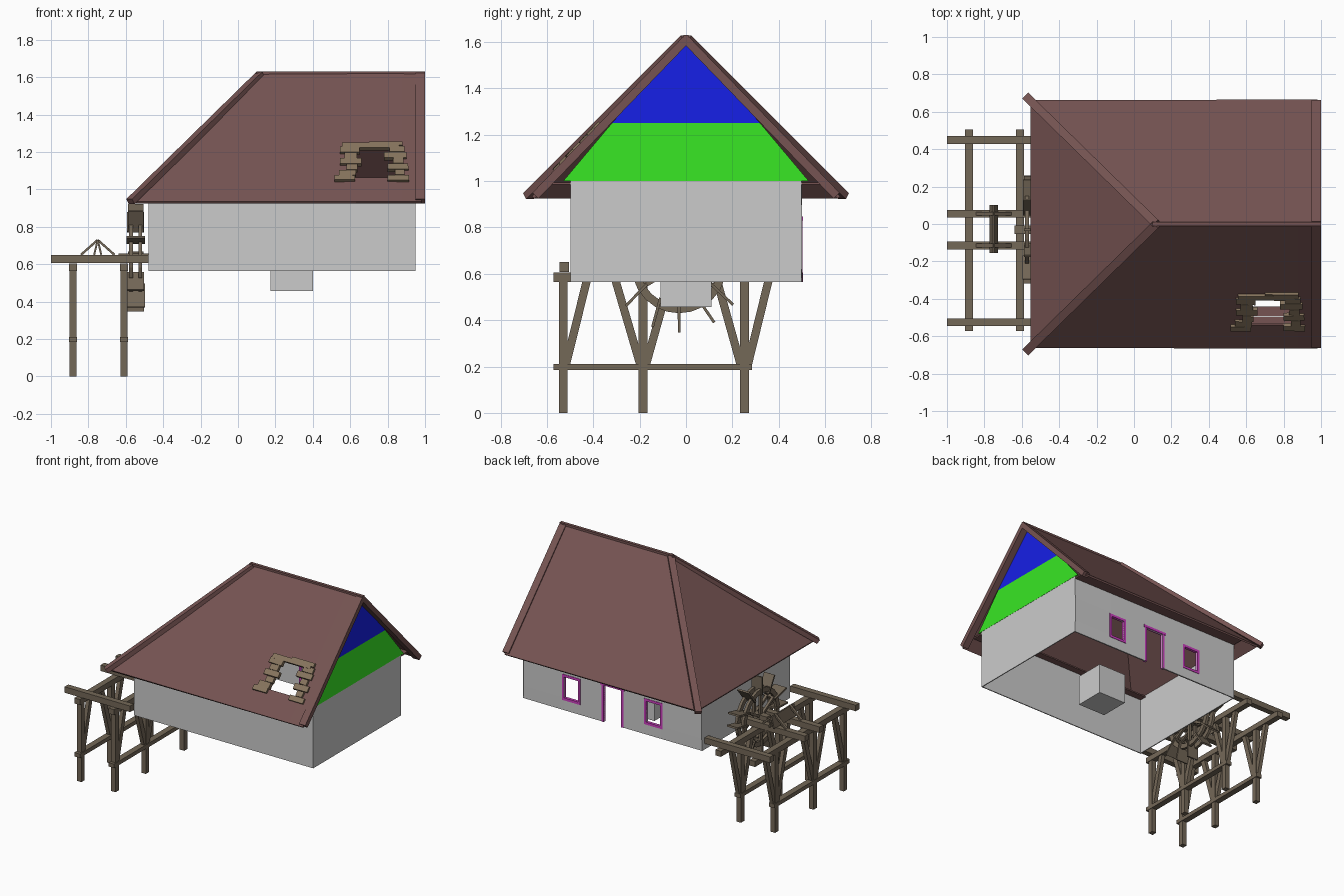
import bpy, bmesh, math, random
from mathutils import Vector as V

if "Cube" in bpy.data.objects:
    bpy.data.objects.remove(bpy.data.objects["Cube"])

random.seed(4)


def material(name, r, g, b):
    m = bpy.data.materials.new(name)
    m.diffuse_color = (r, g, b, 1)
    m.use_nodes = True
    m.node_tree.nodes["Principled BSDF"].inputs["Base Color"].default_value = m.diffuse_color
    return m


ROOF = material("roof_brown", .18, .088, .085)
WOOD = material("old_wood", .175, .138, .097)
PLANK = material("pale_plank", .24, .175, .11)
FRAME = material("frame_magenta", .6, .05, .52)
GREEN = material("gable_green", .04, .8, .018)
BLUE = material("gable_blue", .008, .014, .8)
WALL = material("wall_grey", .53, .53, .53)


def finish(name, bm, mat=None, thick=0):
    bmesh.ops.remove_doubles(bm, verts=bm.verts, dist=1e-5)
    bmesh.ops.recalc_face_normals(bm, faces=bm.faces)
    me = bpy.data.meshes.new(name)
    bm.to_mesh(me)
    bm.free()
    ob = bpy.data.objects.new(name, me)
    bpy.context.collection.objects.link(ob)
    if mat:
        me.materials.append(mat)
    if thick:
        mod = ob.modifiers.new("thickness", 'SOLIDIFY')
        mod.thickness, mod.offset = thick, 0
    return ob


def beam(bm, p, q, w, h, up=(0, 0, 1)):
    """Squared timber from p to q, w wide and h deep along up."""
    p, q = V(p), V(q)
    d = (q - p).normalized()
    s = d.cross(V(up)).normalized()
    u = s.cross(d)
    ring = [[bm.verts.new(c + s * a * w / 2 + u * b * h / 2)
             for a, b in ((-1, -1), (1, -1), (1, 1), (-1, 1))] for c in (p, q)]
    bm.faces.new(ring[0])
    bm.faces.new(ring[1])
    for i in range(4):
        j = (i + 1) % 4
        bm.faces.new((ring[0][i], ring[0][j], ring[1][j], ring[1][i]))


def box(bm, x0, x1, y0, y1, z0, z1):
    y, z = (y0 + y1) / 2, (z0 + z1) / 2
    beam(bm, (x0, y, z), (x1, y, z), y1 - y0, z1 - z0)


def poly(bm, pts):
    bm.faces.new([bm.verts.new(p) for p in pts])


# Walls: open top and bottom, back wall pierced by a door and two windows
X0, X1, Y, Z0, Z1 = -.475, .945, .495, .565, 1.0
openings = [(-.145, -.035, .655, .805), (.165, .305, Z0, .83), (.51, .62, .655, .805)]
bm = bmesh.new()
xs = sorted([X0, X1] + [v for o in openings for v in o[:2]])
zs = sorted({Z0, Z1} | {v for o in openings for v in o[2:]})
for a, b in zip(xs, xs[1:]):
    for c, d in zip(zs, zs[1:]):
        mx, mz = (a + b) / 2, (c + d) / 2
        if not any(o[0] < mx < o[1] and o[2] < mz < o[3] for o in openings):
            poly(bm, [(a, Y, c), (b, Y, c), (b, Y, d), (a, Y, d)])
for (ax, ay), (bx, by) in [((X0, Y), (X0, -Y)), ((X0, -Y), (X1, -Y)), ((X1, -Y), (X1, Y))]:
    poly(bm, [(ax, ay, Z0), (bx, by, Z0), (bx, by, Z1), (ax, ay, Z1)])
finish("walls", bm, WALL, .01)

# Block hanging in the floor opening
bm = bmesh.new()
box(bm, .175, .4, -.11, .11, .457, .68)
finish("floor_block", bm)

# Door and window frames
for name, (a, b, c, d) in zip(("window_frame_left", "door_frame", "window_frame_right"), openings):
    bm = bmesh.new()
    t, y0, y1 = .018, .482, .503
    over = 0 if c > Z0 else .008
    box(bm, a - t, a, y0, y1, c, d)
    box(bm, b, b + t, y0, y1, c, d)
    box(bm, a - t - over, b + t + over, y0, y1 + over / 4, d, d + t)
    if c > Z0:
        box(bm, a - t, b + t, y0, y1, c - t, c)
    finish(name, bm, FRAME)

# Gable panels
for name, mat, pts in (
        ("gable_lower", GREEN, [(-.53, 1), (.53, 1), (.32, 1.25), (-.32, 1.25)]),
        ("gable_upper", BLUE, [(-.32, 1.25), (.32, 1.25), (0, 1.61)])):
    bm = bmesh.new()
    poly(bm, [(.945, y, z) for y, z in pts])
    finish(name, bm, mat, .01)

# Roof: two slopes and a hipped end, front slope with a hole
EAVE, RIDGE, HY, HX, TX = .93, 1.62, .66, -.55, .12
HOLE = (.63, .875, 1.06, 1.215)


def slope_y(z):
    return HY * (RIDGE - z) / (RIDGE - EAVE)


bm = bmesh.new()
a, b, c, d = HOLE
for s, polys in (
        (1, [[(HX, EAVE), (.98, EAVE), (.98, RIDGE), (TX, RIDGE)]]),
        (-1, [[(HX, EAVE), (a, EAVE), (a, c), (a, d), (a, RIDGE), (TX, RIDGE)],
              [(a, EAVE), (b, EAVE), (b, c), (a, c)],
              [(a, d), (b, d), (b, RIDGE), (a, RIDGE)],
              [(b, EAVE), (.98, EAVE), (.98, RIDGE), (b, RIDGE), (b, d), (b, c)]])):
    for pts in polys:
        poly(bm, [(x, s * slope_y(z), z) for x, z in pts])
poly(bm, [(HX, HY, EAVE), (HX, -HY, EAVE), (TX, 0, RIDGE)])
finish("roof_slopes", bm, ROOF, .014)

# Ridge cap, hip caps, barge boards and inner eave ledges
bm = bmesh.new()
beam(bm, (.1, 0, 1.62), (1, 0, 1.62), .022, .022)
for s in (-1, 1):
    beam(bm, (.12, 0, 1.615), (-.575, s * .68, .935), .045, .032)
    beam(bm, (.975, s * .65, .937), (.975, 0, 1.61), .05, .036)
    box(bm, X0, X1, *sorted((s * .44, s * .585)), .985, .995)
finish("roof_trim", bm, ROOF)

# Uneven planks around the roof hole
bm = bmesh.new()
normal = V((0, -(RIDGE - EAVE), HY)).normalized()


def plank(x0, x1, z, w):
    p, q = [V((x, -slope_y(z + random.uniform(-.003, .003)), z)) + normal * .01 for x in (x0, x1)]
    beam(bm, p, q, w, .024, normal)


plank(.555, .86, 1.222, .034)
plank(.70, .88, 1.232, .028)
plank(.515, .625, 1.05, .036)
plank(.80, .915, 1.048, .036)
for i, (l0, l1, r0, r1) in enumerate([(.54, .63, .86, .89), (.58, .64, .82, .91), (.545, .66, .85, .885),
                                     (.57, .635, .80, .9), (.545, .65, .83, .89)]):
    plank(l0, l1, 1.075 + i * .031, .04)
    plank(r0 - .02, r1, 1.078 + i * .031, .04)
finish("hole_planks", bm, PLANK)

# Trestle frames carrying the water channel
for name, x in (("outer_trestle", -.882), ("inner_trestle", -.61)):
    bm = bmesh.new()
    for y in (-.53, -.185, .252):
        box(bm, x - .018, x + .018, y - .019, y + .019, 0, .58)
    box(bm, x - .022, x + .022, -.572, .505, .565, .605)
    box(bm, x - .022, x + .022, -.572, .285, .184, .212)
    for y0, y1 in ((-.52, -.427), (-.195, -.305), (-.175, -.07), (.238, .133), (.265, .357)):
        beam(bm, (x, y0, .2), (x, y1, .575), .035, .028, (1, 0, 0))
    finish(name, bm, WOOD)

# Long beams on top of the trestles
bm = bmesh.new()
for y in (-.525, -.115, .055, .45):
    box(bm, -1, -.478, y - .021, y + .021, .607, .65)
finish("top_beams", bm, WOOD)

# Small stand on the middle beams
bm = bmesh.new()
for dx in (-.019, .019):
    beam(bm, (-.75 + dx, -.027, .65), (-.75, -.027, .73), .255, .01, (1, 0, .2))
for y in (-.115, .055):
    for dx in (-.09, .09):
        beam(bm, (-.75 + dx, y, .65), (-.75, y, .73), .012, .02, (0, 1, 0))
finish("axle_stand", bm, WOOD)

# Water wheel: twin rims, spokes, paddles and axle
CY, CZ, N = -.03, .635, 12


def around(x, r, ang):
    return V((x, CY + r * math.cos(ang), CZ + r * math.sin(ang)))


bm = bmesh.new()
for x in (-.572, -.522):
    for i in range(N * 2):
        a0, a1 = [2 * math.pi * (i + k) / (N * 2) for k in (0, 1)]
        ring = [[bm.verts.new(around(x + dx, r, g)) for dx, r in
                 ((-.01, .17), (.01, .17), (.01, .205), (-.01, .205))] for g in (a0, a1)]
        for k in range(4):
            m = (k + 1) % 4
            bm.faces.new((ring[0][k], ring[0][m], ring[1][m], ring[1][k]))
    for i in range(N // 2):
        g = 2 * math.pi * i / (N // 2) + math.pi / 6
        beam(bm, around(x, .02, g), around(x, .18, g), .018, .018, (1, 0, 0))
finish("wheel_rims", bm, WOOD)

bm = bmesh.new()
for i in range(N):
    g = 2 * math.pi * i / N + math.pi / 2
    lean = random.uniform(-.15, .15)
    beam(bm, around(-.547, .16, g), around(-.547, .288, g + lean), .012,
         random.uniform(.08, .1), (1, 0, 0))
finish("wheel_paddles", bm, WOOD)

bm = bmesh.new()
beam(bm, (-.64, CY, CZ), (-.475, CY, CZ), .045, .045)
finish("wheel_axle", bm, WOOD)
